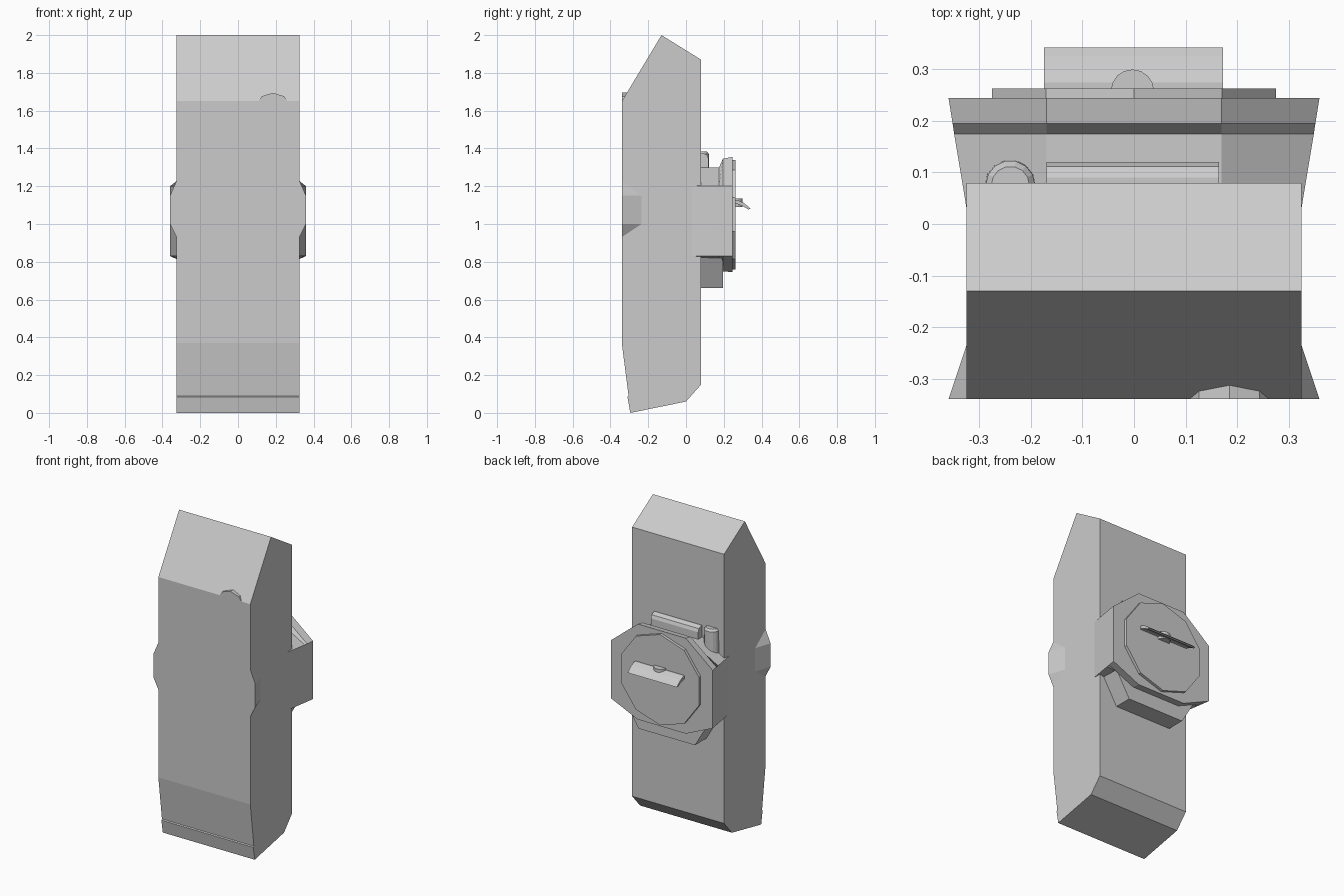
import bpy, bmesh, math

if "Cube" in bpy.data.objects:
    bpy.data.objects.remove(bpy.data.objects["Cube"])


def add_object(name, verts, faces):
    mesh = bpy.data.meshes.new(name)
    mesh.from_pydata(verts, [], faces)
    bm = bmesh.new()
    bm.from_mesh(mesh)
    bmesh.ops.recalc_face_normals(bm, faces=bm.faces)
    bm.to_mesh(mesh)
    bm.free()
    obj = bpy.data.objects.new(name, mesh)
    bpy.context.collection.objects.link(obj)
    return obj


def loft(name, rings):
    """Closed solid through rings with equal point counts."""
    n = len(rings[0])
    verts = [p for r in rings for p in r]
    faces = [tuple(range(n)), tuple(range(len(verts) - n, len(verts)))]
    for k in range(len(rings) - 1):
        for i in range(n):
            j = (i + 1) % n
            faces.append((k * n + i, k * n + j, (k + 1) * n + j, (k + 1) * n + i))
    return add_object(name, verts, faces)


def extrude_x(name, profile, x0, x1):
    return loft(name, [[(x, y, z) for y, z in profile] for x in (x0, x1)])


def extrude_y(name, profile, y0, y1):
    return loft(name, [[(x, y, z) for x, z in profile] for y in (y0, y1)])


def circle(cx, cy, r, n, start=0.0):
    return [(cx + r * math.cos(start + i * math.tau / n),
             cy + r * math.sin(start + i * math.tau / n)) for i in range(n)]


# Main slab body with slanted top and bottom and a small front lip
extrude_x("body", [(-0.13, 2.0), (0.08, 1.87), (0.08, 0.15), (0.0, 0.06),
                   (-0.295, 0.0), (-0.31, 0.085), (-0.304, 0.09),
                   (-0.34, 0.37), (-0.34, 1.65)], -0.325, 0.325)

# Flared grips on the front side edges
for side, s in (("left", -1), ("right", 1)):
    front = [(s * 0.325, 0.93), (s * 0.36, 1.0), (s * 0.36, 1.15), (s * 0.325, 1.23)]
    verts = [(x, -0.34, z) for x, z in front]
    verts += [(s * 0.325, -0.235, 1.0), (s * 0.325, -0.235, 1.15)]
    add_object(side + "_grip", verts,
               [(0, 1, 2, 3), (0, 1, 4), (1, 2, 5, 4), (2, 3, 5), (0, 4, 5, 3)])

# Round lens flush with the front, peeking above the slant
extrude_y("lens", circle(0.185, 1.595, 0.1, 10, math.pi / 10), -0.34, -0.305)


# Octagonal rear housing flaring out to a rimmed plate
def octagon(y, w, top, bottom):
    right = [(0.17, bottom), (w, 0.83), (w, 1.2), (0.17, top)]
    return [(x, y, z) for x, z in right] + [(-x, y, z) for x, z in reversed(right)]


loft("rear_housing", [octagon(0.03, 0.325, 1.3, 0.8), octagon(0.175, 0.349, 1.3, 0.8),
                      octagon(0.195, 0.352, 1.345, 0.75), octagon(0.245, 0.36, 1.355, 0.745)])

# Tapered block below the housing
extrude_y("lower_block", [(-0.3, 0.83), (-0.2, 0.66), (0.2, 0.66), (0.3, 0.83)], 0.07, 0.195)

# Ten-sided dial plate
extrude_y("dial_plate", circle(0, 1.05, 0.29, 10, math.pi / 2), 0.24, 0.263)

# Curved handle and its small round boss
extrude_x("handle", [(0.255, 1.125), (0.275, 1.125), (0.305, 1.112), (0.327, 1.095),
                     (0.343, 1.08), (0.33, 1.077), (0.305, 1.092), (0.275, 1.105),
                     (0.255, 1.105)], -0.175, 0.173)
boss = circle(-0.003, 0.258, 0.042, 16)
loft("handle_boss", [[(x, y, z) for x, y in boss] for z in (1.09, 1.135)])

# Bar above the housing
extrude_x("top_bar", [(0.07, 1.3), (0.12, 1.3), (0.12, 1.345), (0.112, 1.365),
                      (0.09, 1.375), (0.07, 1.375)], -0.17, 0.165)

# Upright knob beside the bar, bevelled at the top
loft("knob", [[(x, y, z) for x, y in circle(-0.24, 0.075, r, 14)]
              for r, z in ((0.05, 1.2), (0.048, 1.37), (0.037, 1.383))])
